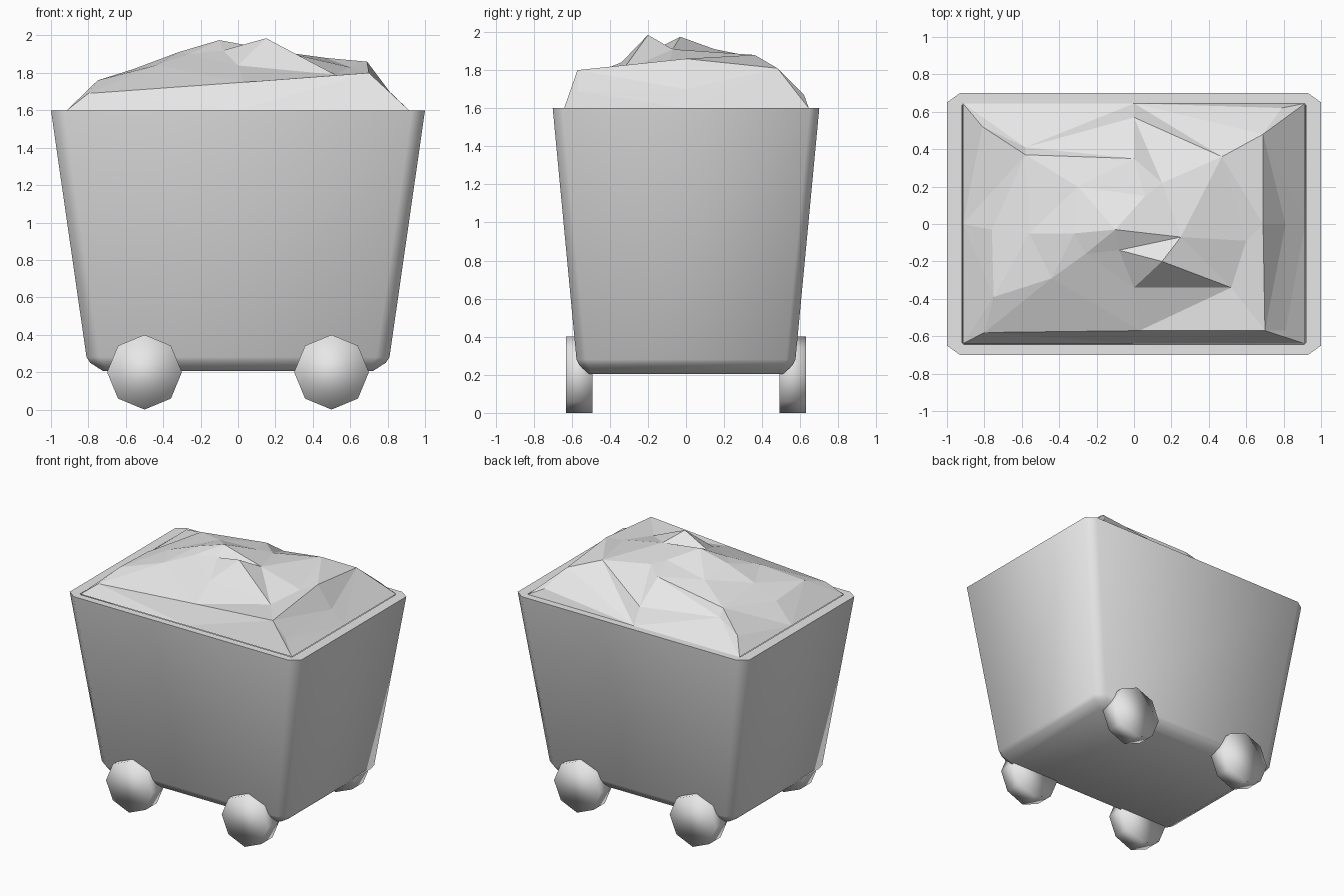
import bpy, bmesh
from mathutils import Vector
from mathutils.geometry import delaunay_2d_cdt

cube = bpy.data.objects.get("Cube")
if cube:
    bpy.data.objects.remove(cube, do_unlink=True)

# Single plain grey for the whole cart
grey = bpy.data.materials.new("plain grey")
grey.use_nodes = True
colour = (0.8, 0.8, 0.8, 1)
grey.diffuse_color = colour
grey.node_tree.nodes["Principled BSDF"].inputs["Base Color"].default_value = colour


def finish(name, bm):
    mesh = bpy.data.meshes.new(name)
    bmesh.ops.recalc_face_normals(bm, faces=bm.faces)
    bm.to_mesh(mesh)
    bm.free()
    mesh.materials.append(grey)
    obj = bpy.data.objects.new(name, mesh)
    bpy.context.collection.objects.link(obj)
    return obj


def ring(bm, x, y, z, cut_x, cut_y):
    """Rectangle with its four corners cut off."""
    quarter = [(x, y - cut_y), (x - cut_x, y)]
    outline = quarter + [(-a, b) for a, b in reversed(quarter)]
    outline += [(-a, -b) for a, b in outline]
    return [bm.verts.new((a, b, z)) for a, b in outline]


# Tapered tub with softened corners, a rim and a hollow inside
bm = bmesh.new()
rings = [ring(bm, 0.72, 0.51, 0.205, 0.02, 0.02),
         ring(bm, 0.79, 0.56, 0.25, 0.07, 0.05),
         ring(bm, 0.81, 0.575, 0.28, 0.07, 0.05),
         ring(bm, 1.0, 0.7, 1.6, 0.07, 0.05),
         ring(bm, 0.92, 0.645, 1.6, 0.01, 0.01),
         ring(bm, 0.88, 0.61, 1.4, 0.01, 0.01)]
for low, high in zip(rings, rings[1:]):
    for i in range(len(low)):
        j = (i + 1) % len(low)
        bm.faces.new((low[i], low[j], high[j], high[i]))
bm.faces.new(rings[0])
bm.faces.new(rings[-1])
tub = finish("tub", bm)
bpy.ops.object.select_all(action="DESELECT")
tub.select_set(True)
bpy.context.view_layer.objects.active = tub
bpy.ops.object.shade_smooth_by_angle(angle=1.1)

# Faceted heap: a level border plus scattered rock points
border = [(x, y, 1.6) for x in (-0.915, 0, 0.915)
          for y in (-0.64, 0, 0.645) if x or y]
rocks = [
    (-0.8, -0.58, 1.69), (0.03, -0.57, 1.75), (0.7, -0.57, 1.8), (0.81, -0.57, 1.69),
    (-0.75, -0.39, 1.76), (-0.44, -0.29, 1.84), (0, -0.34, 1.84), (0.52, -0.34, 1.79),
    (0.15, -0.2, 1.985), (-0.08, -0.14, 1.92), (-0.26, -0.16, 1.9), (-0.1, -0.03, 1.975),
    (0.25, -0.07, 1.91), (-0.32, -0.05, 1.91), (-0.56, -0.05, 1.82), (-0.76, -0.03, 1.74),
    (0.6, -0.09, 1.83), (0.69, 0, 1.86), (0.81, 0, 1.7), (0.06, 0.15, 1.91),
    (0.15, 0.22, 1.88), (-0.3, 0.2, 1.87), (-0.58, 0.37, 1.79), (-0.58, 0.41, 1.73),
    (0, 0.35, 1.87), (0.47, 0.36, 1.88), (0.69, 0.48, 1.81), (0.79, 0.62, 1.67),
    (0, 0.57, 1.72), (-0.81, 0.52, 1.69)]
points = [Vector(p) for p in border + rocks]
# Ridges that must stay as edges, named by their position among the rocks
ridges = [(0, 1), (1, 2), (6, 7), (7, 8), (8, 9), (9, 12), (11, 12), (2, 17), (17, 26), (22, 24)]
edges = [(a + len(border), b + len(border)) for a, b in ridges]
flat, _, faces, origin, _, _ = delaunay_2d_cdt(
    [p.xy for p in points], edges, [], 0, 0.0001)
bm = bmesh.new()
verts = [bm.verts.new((p.x, p.y, points[o[0]].z if o else 1.8))
         for p, o in zip(flat, origin)]
for face in faces:
    bm.faces.new([verts[i] for i in face])
heap = finish("heap", bm)
if sum(p.normal.z for p in heap.data.polygons) < 0:
    heap.data.flip_normals()

# Four eight-sided wheels
for side, y in (("front", -0.56), ("back", 0.56)):
    for hand, x in (("right", -0.5), ("left", 0.5)):
        bpy.ops.mesh.primitive_cylinder_add(
            vertices=8, radius=0.2, depth=0.14, location=(x, y, 0.2),
            rotation=(1.5708, 0, 0))
        wheel = bpy.context.object
        wheel.name = f"{side}_{hand}_wheel"
        wheel.data.materials.append(grey)
        bpy.ops.object.shade_smooth()
